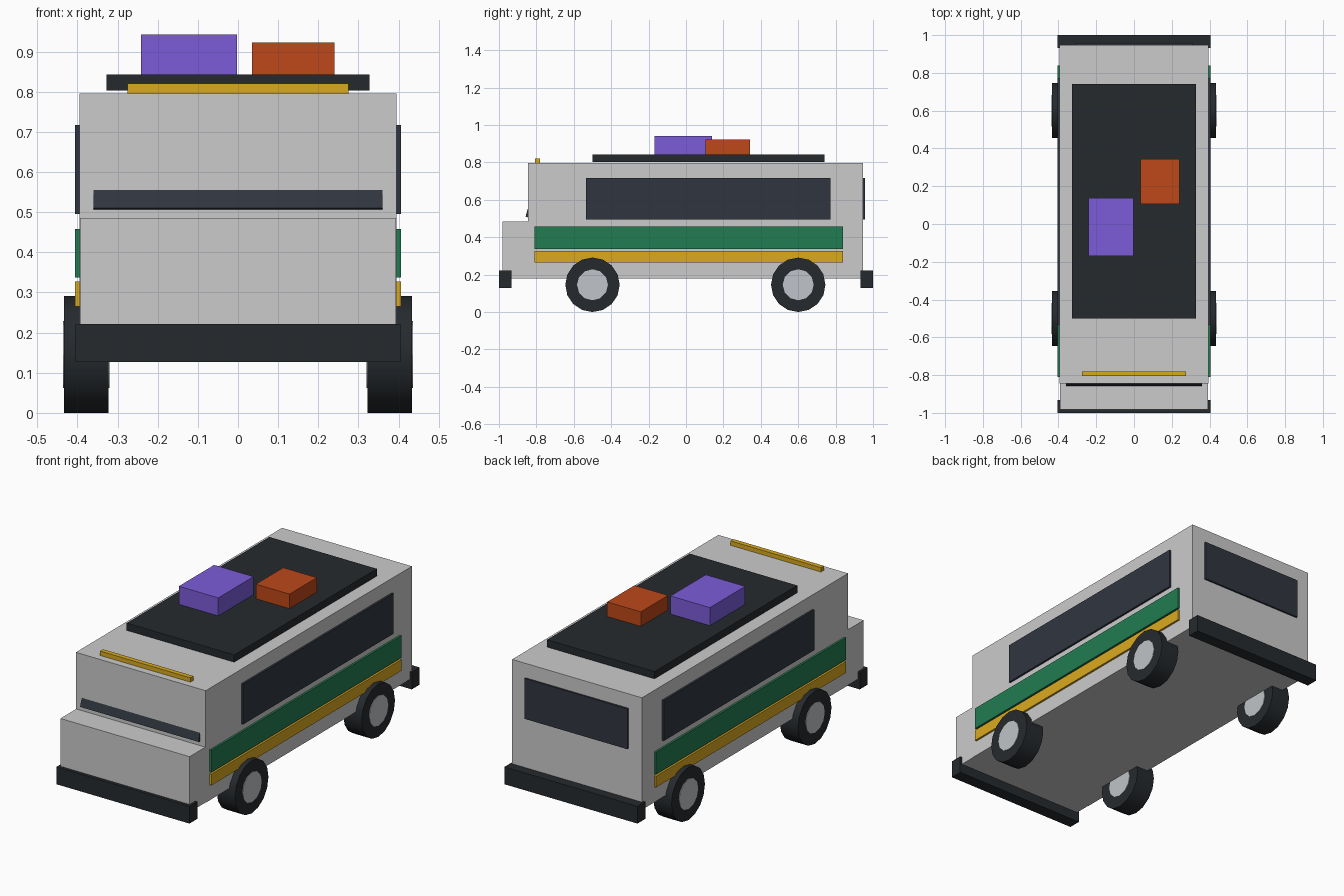
import bpy, math

if "Cube" in bpy.data.objects:
    bpy.data.objects.remove(bpy.data.objects["Cube"])


def mat(name, rgb):
    m = bpy.data.materials.new(name)
    m.diffuse_color = (*rgb, 1)
    m.use_nodes = True
    m.node_tree.nodes["Principled BSDF"].inputs["Base Color"].default_value = m.diffuse_color
    return m


DARK = mat("dark_trim", (0.019, 0.023, 0.027))
GLASS = mat("glass", (0.030, 0.036, 0.051))
GREEN = mat("green", (0.016, 0.202, 0.084))
YELLOW = mat("yellow", (0.70, 0.40, 0.014))
PURPLE = mat("purple", (0.20, 0.107, 0.69))
ORANGE = mat("orange", (0.515, 0.065, 0.010))
METAL = mat("metal", (0.53, 0.55, 0.58))


def box(name, x, y, z, material=None, tilt=0):
    """Box from (min, max) ranges, optionally tilted about x."""
    r = (x, y, z)
    bpy.ops.mesh.primitive_cube_add(size=1, location=[(a + b) / 2 for a, b in r])
    o = bpy.context.object
    o.name = name
    o.scale = [b - a for a, b in r]
    bpy.ops.object.transform_apply(location=False, rotation=False, scale=True)
    o.rotation_euler.x = tilt
    if material:
        o.data.materials.append(material)
    return o


def disc(name, radius, width, loc, sides, material):
    """Cylinder with its axle along x."""
    bpy.ops.mesh.primitive_cylinder_add(vertices=sides, radius=radius, depth=width,
                                        location=loc, rotation=(0, math.pi / 2, 0))
    o = bpy.context.object
    o.name = name
    o.data.materials.append(material)
    bpy.ops.object.shade_smooth_by_angle(angle=math.radians(30))


# Body shell and short hood
box("body", (-0.395, 0.395), (-0.845, 0.947), (0.18, 0.796))
box("hood", (-0.393, 0.393), (-0.982, -0.84), (0.18, 0.485))

# Bumpers
box("front_bumper", (-0.405, 0.405), (-1.0, -0.932), (0.127, 0.222), DARK)
box("rear_bumper", (-0.405, 0.405), (0.932, 1.0), (0.127, 0.222), DARK)

# Windscreen: leans back, so only its lower edge stands out of the body
tilt, length, thick = math.radians(-16), 0.22, 0.025
s, c = math.sin(-tilt), math.cos(tilt)
cy = -0.858 + thick / 2 * c + length / 2 * s
cz = 0.51 - thick / 2 * s + length / 2 * c
box("windscreen", (-0.36, 0.36), (cy - thick / 2, cy + thick / 2),
    (cz - length / 2, cz + length / 2), GLASS, tilt)
box("rear_window", (-0.313, 0.313), (0.937, 0.957), (0.495, 0.717), GLASS)

# Side windows, stripes and wheels on both sides
for side, sx in (("left", -1), ("right", 1)):
    xr = sorted((sx * 0.386, sx * 0.406))
    box(side + "_window", xr, (-0.535, 0.772), (0.495, 0.717), GLASS)
    box(side + "_green_stripe", xr, (-0.81, 0.84), (0.337, 0.458), GREEN)
    box(side + "_yellow_stripe", xr, (-0.81, 0.84), (0.265, 0.327), YELLOW)
    for end, y in (("front", -0.5), ("rear", 0.6)):
        loc = (sx * 0.378, y, 0.1455)
        disc(f"{end}_{side}_tyre", 0.1455, 0.111, loc, 16, DARK)
        disc(f"{end}_{side}_hub", 0.083, 0.117, loc, 12, METAL)

# Roof rack, luggage and marker light
box("roof_rack", (-0.327, 0.327), (-0.5, 0.74), (0.803, 0.843), DARK)
box("large_case", (-0.242, -0.002), (-0.169, 0.138), (0.843, 0.942), PURPLE)
box("small_case", (0.035, 0.24), (0.105, 0.343), (0.843, 0.923), ORANGE)
box("roof_light_bar", (-0.275, 0.275), (-0.806, -0.78), (0.794, 0.82), YELLOW)
